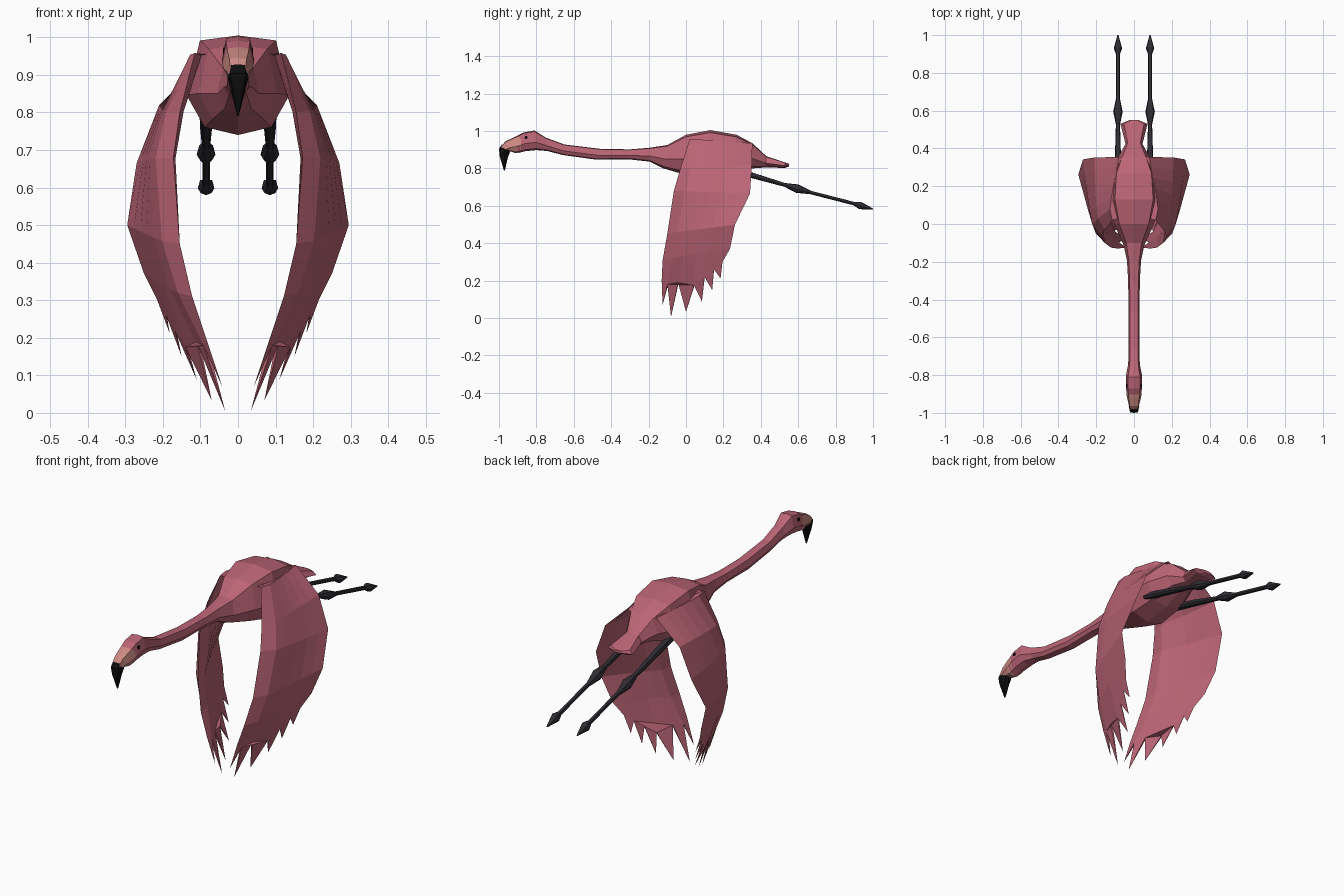
import bpy, bmesh
from mathutils import Vector, Matrix

cube = bpy.data.objects.get("Cube")
if cube:
    bpy.data.objects.remove(cube)


def material(name, rgb):
    m = bpy.data.materials.new(name)
    m.use_nodes = True
    m.diffuse_color = (*rgb, 1)
    bsdf = next(n for n in m.node_tree.nodes if n.type == 'BSDF_PRINCIPLED')
    bsdf.inputs["Base Color"].default_value = (*rgb, 1)
    bsdf.inputs["Roughness"].default_value = 0.9
    return m


PINK = material("feather pink", (0.50, 0.13, 0.18))
PALE = material("pale face", (0.62, 0.26, 0.23))
BLACK = material("beak black", (0.004, 0.004, 0.004))
DARK = material("leg charcoal", (0.028, 0.025, 0.032))


def finish(name, bm, mats):
    bmesh.ops.recalc_face_normals(bm, faces=bm.faces)
    me = bpy.data.meshes.new(name)
    bm.to_mesh(me)
    bm.free()
    for m in mats:
        me.materials.append(m)
    ob = bpy.data.objects.new(name, me)
    bpy.context.scene.collection.objects.link(ob)
    return ob


def bridge(bm, rings, mat=0):
    """Skin neighbouring rings of vertices and cap both ends."""
    n = len(rings[0])
    for a, b in zip(rings, rings[1:]):
        for i in range(n):
            j = (i + 1) % n
            bm.faces.new((a[i], a[j], b[j], b[i])).material_index = mat
    for end in (rings[0], rings[-1]):
        bm.faces.new(end).material_index = mat


# Half outline of a cross-section: (share of width, share of height)
HALF = [(0, 1), (.74, .95), (1, .4), (.65, .08), (0, 0)]
OUTLINE = HALF + [(-x, h) for x, h in HALF[-2:0:-1]]


def loft(name, sections, mat, x0=0):
    """Sections are top y, top z, bottom y, bottom z, half width."""
    bm = bmesh.new()
    rings = []
    for ty, tz, by, bz, w in sections:
        rings.append([bm.verts.new((x0 + w * x, by + (ty - by) * h, bz + (tz - bz) * h))
                      for x, h in OUTLINE])
    bridge(bm, rings)
    return finish(name, bm, [mat])


# Body with tail fan
loft("body", [
    (-.20, .91, -.20, .84, .036),
    (-.10, .925, -.12, .80, .055),
    (.00, .98, .00, .765, .105),
    (.13, 1.005, .10, .74, .137),
    (.27, .98, .24, .76, .125),
    (.355, .935, .35, .80, .085),
    (.43, .865, .42, .805, .045),
    (.53, .832, .53, .803, .072),
    (.55, .825, .55, .81, .025)], PINK)

# Neck and skull
loft("neck_and_head", [
    (-.18, .912, -.18, .835, .038),
    (-.30, .902, -.30, .848, .031),
    (-.46, .905, -.48, .847, .029),
    (-.65, .928, -.66, .872, .028),
    (-.75, .965, -.74, .893, .031),
    (-.81, 1.003, -.80, .898, .043),
    (-.87, .992, -.86, .892, .043),
    (-.915, .968, -.895, .883, .038)], PINK)

# Bare pale face
loft("face", [
    (-.885, .982, -.88, .888, .041),
    (-.92, .967, -.91, .882, .038),
    (-.965, .945, -.93, .888, .031),
    (-.995, .912, -.943, .892, .026)], PALE)

# Hooked beak
loft("beak", [
    (-.985, .928, -.940, .896, .024),
    (-1.0, .905, -.942, .886, .028),
    (-.996, .865, -.952, .86, .02),
    (-.974, .79, -.968, .79, .002)], BLACK)

# Legs, with bulging ankle joints and folded feet
LEG = [(.18, .81, .018), (.36, .762, .016), (.53, .712, .011), (.60, .692, .025),
       (.67, .671, .010), (.90, .612, .010), (.935, .602, .022), (1.0, .583, .003)]
for side, label in ((1, "left"), (-1, "right")):
    loft(label + "_leg", [(y, z + r * .9, y - r * .4, z - r * .9, r) for y, z, r in LEG],
         DARK, side * .085)

# Eyes
for side, label in ((1, "left"), (-1, "right")):
    bm = bmesh.new()
    bmesh.ops.create_cone(bm, cap_ends=True, segments=6, radius1=.009, radius2=.009, depth=.009,
                          matrix=Matrix.Translation((side * .036, -.855, .965))
                          @ Matrix.Rotation(1.5708, 4, 'Y'))
    finish(label + "_eye", bm, [BLACK])

# Wing rows from the shoulder down: leading edge, trailing edge, thickness
ROWS = [
    ((.04, .04, .95), (.03, .35, .92), .005),
    ((.115, .02, .958), (.08, .355, .935), .018),
    ((.155, -.03, .80), (.21, .352, .82), .028),
    ((.172, -.065, .68), (.27, .342, .665), .032),
    ((.155, -.10, .45), (.295, .262, .50), .026),
    ((.122, -.125, .31), (.25, .235, .37), .018)]
# Notches between the feathers, and the feather tips
NOTCHES = [(.085, -.13, .20), (.085, -.097, .18), (.105, -.04, .19), (.135, .045, .175),
           (.165, .10, .22), (.19, .15, .26), (.215, .195, .30)]
TIPS = [(.042, -.125, .07), (.034, -.08, .005), (.07, .0, .033),
        (.11, .085, .088), (.15, .14, .15), (.182, .185, .212)]
BULGE = [0, 1, .95, .75, .5, .25, 0]
HOLLOW = [0, .7, .45, .25, .15, .08, 0]
LAST = len(BULGE) - 1


def wing(name, side):
    bm = bmesh.new()
    rows = []
    for lead, trail, t in ROWS:
        a, b = Vector(lead), Vector(trail)
        rows.append(([a.lerp(b, i / LAST) for i in range(LAST + 1)], t))
    rows.append(([Vector(p) for p in NOTCHES], .007))
    rings = []
    for pts, t in rows:
        chord = pts[-1] - pts[0]
        out = Vector((chord.y, -chord.x, 0)).normalized() * t
        outer = [p + out * k for p, k in zip(pts, BULGE)]
        inner = [p - out * k for p, k in zip(pts, HOLLOW)]
        rings.append([bm.verts.new((side * p.x, p.y, p.z))
                      for p in outer + inner[-2:0:-1]])
    bridge(bm, rings)
    # Pointed flight feathers grow from the lowest row
    low = rings[-1]
    n = len(low)
    for i, (x, y, z) in enumerate(TIPS):
        tip = bm.verts.new((side * x, y, z))
        base = [low[i], low[i + 1], low[-i - 1], low[-i % n]]
        base = list(dict.fromkeys(base))
        for k in range(len(base)):
            pair = (base[k], base[(k + 1) % len(base)])
            bm.faces.new((*pair, tip))
    return finish(name, bm, [PINK])


wing("left_wing", 1)
wing("right_wing", -1)
